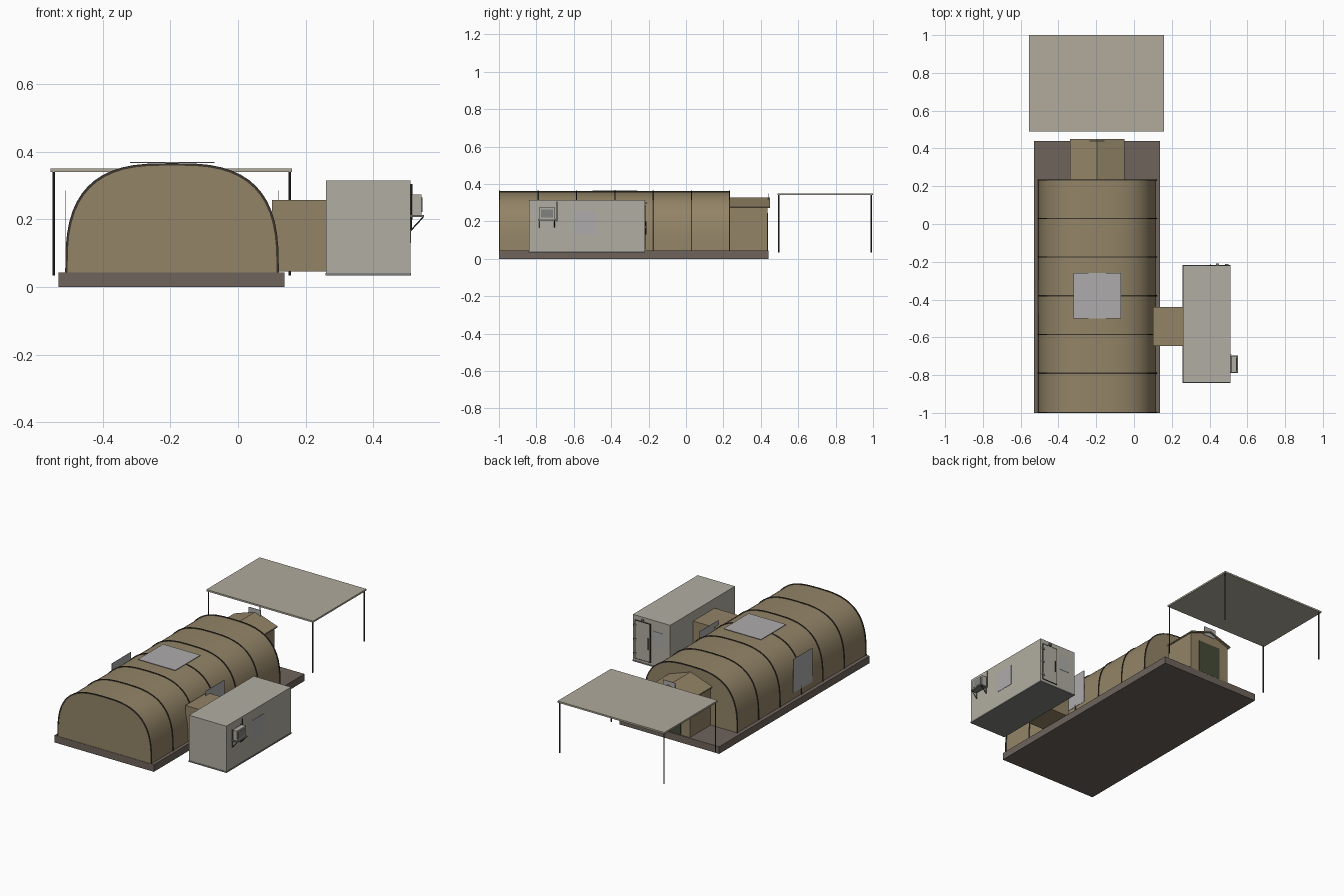
import bpy, math
from mathutils import Vector

if "Cube" in bpy.data.objects:
    bpy.data.objects.remove(bpy.data.objects["Cube"])


def mat(name, r, g, b):
    m = bpy.data.materials.new(name)
    m.diffuse_color = (r, g, b, 1)
    m.use_nodes = True
    m.node_tree.nodes["Principled BSDF"].inputs["Base Color"].default_value = m.diffuse_color
    return m


TAN = mat("tan_canvas", .29, .23, .135)
BASE = mat("base_brown", .155, .125, .105)
DARK = mat("dark_trim", .045, .038, .028)
GREY = mat("shelter_grey", .44, .42, .36)
TRIM = mat("trim_grey", .22, .22, .21)
PANEL = mat("panel_grey", .42, .41, .41)
ROOF = mat("canopy_cloth", .44, .405, .33)
GREEN = mat("door_green", .06, .07, .04)
CX = -0.195


def mesh(name, verts, faces, m, smooth=False):
    me = bpy.data.meshes.new(name)
    me.from_pydata(verts, [], faces)
    ob = bpy.data.objects.new(name, me)
    bpy.context.collection.objects.link(ob)
    me.materials.append(m)
    if smooth:
        bpy.context.view_layer.objects.active = ob
        ob.select_set(True)
        bpy.ops.object.shade_smooth_by_angle(angle=math.radians(35))
        ob.select_set(False)
    return ob


def box(name, x0, x1, y0, y1, z0, z1, m):
    v = [(x, y, z) for z in (z0, z1) for y in (y0, y1) for x in (x0, x1)]
    f = [(0, 2, 3, 1), (4, 5, 7, 6), (0, 1, 5, 4), (2, 6, 7, 3), (0, 4, 6, 2), (1, 3, 7, 5)]
    return mesh(name, v, f, m)


def extrude_y(name, pts, y0, y1, m, smooth=False):
    # pts run counter-clockwise in x-z as seen from the front
    n = len(pts)
    v = [(x, y0, z) for x, z in pts] + [(x, y1, z) for x, z in pts]
    f = [tuple(range(n)), tuple(range(2 * n - 1, n - 1, -1))]
    f += [(i, i + n, (i + 1) % n + n, (i + 1) % n) for i in range(n)]
    return mesh(name, v, f, m, smooth)


def rod(name, a, b, r, m):
    a, b = Vector(a), Vector(b)
    bpy.ops.mesh.primitive_cylinder_add(vertices=8, radius=r, depth=(b - a).length, location=(a + b) / 2)
    ob = bpy.context.object
    ob.name = name
    ob.rotation_euler = (b - a).to_track_quat('Z', 'Y').to_euler()
    ob.data.materials.append(m)
    ob.select_set(False)


def arch(w, h, n=28, p=2.9):
    # superellipse arch from right foot over the top to left foot
    out = []
    for i in range(n + 1):
        t = math.pi * i / n
        c, s = math.cos(t), max(math.sin(t), 0)
        out.append((CX + w * math.copysign(abs(c) ** (2 / p), c), 0.043 + h * s ** (2 / p)))
    return out


# Ground platform and arched tent
box("platform", -.53, .137, -1, .44, 0, .043, BASE)
extrude_y("tent_body", arch(.312, .319), -.998, .235, TAN, True)

# Thin arched ribs around the tent
for i, y in enumerate((-.997, -.79, -.585, -.38, -.175, .03, .233)):
    ring = arch(.316, .323) + arch(.309, .316)[::-1]
    extrude_y(f"tent_rib_{i}", ring, y - .003, y + .003, DARK, True)

# Rear vestibule with gabled roof and door
extrude_y("vestibule", [(CX - .135, .043), (CX + .135, .043), (CX + .135, .275), (CX, .32), (CX - .135, .275)],
          .23, .435, TAN)
extrude_y("vestibule_roof", [(CX - .145, .278), (CX - .145, .271), (CX, .319), (CX + .145, .271),
                             (CX + .145, .278), (CX, .328)], .235, .45, TAN)
box("vestibule_door", CX - .075, CX + .075, .434, .438, .045, .245, GREEN)

# Flat panels on the tent
box("roof_panel", -.32, -.07, -.5, -.26, .366, .369, PANEL)
for s, side in ((-1, "left"), (1, "right")):
    x = CX + s * .314
    box(f"{side}_side_panel", x - .001, x + .001, -.48, -.3, .08, .285, PANEL)
box("vestibule_panel", CX - .04, CX + .04, .438, .441, .295, .35, PANEL)

# Connector and hard shelter
box("connector", .1, .262, -.645, -.44, .045, .257, TAN)
box("shelter", .26, .51, -.84, -.22, .035, .315, GREY)
box("shelter_skid", .258, .512, -.842, -.218, .033, .041, TRIM)
box("shelter_side_panel", .51, .512, -.6, -.48, .13, .255, PANEL)
box("shelter_rear_panel", .305, .375, -.22, -.218, .165, .25, PANEL)

# Shelter door with frame, hinges and handle
box("shelter_door", .395, .49, -.22, -.217, .055, .285, GREY)
for x in (.392, .493):
    box("door_frame_side", x - .002, x + .002, -.22, -.216, .053, .288, DARK)
for z in (.055, .286):
    box("door_frame_end", .39, .495, -.22, -.216, z - .002, z + .002, DARK)
for z in (.085, .17, .255):
    box("door_hinge", .482, .5, -.22, -.213, z - .006, z + .006, TRIM)
rod("door_handle", (.405, -.213, .13), (.405, -.213, .2), .003, DARK)
box("door_lamp", .435, .45, -.22, -.21, .292, .303, TRIM)

# Cooling unit on a wall bracket
box("cooling_unit", .515, .543, -.785, -.7, .213, .273, GREY)
box("cooling_grille", .543, .545, -.775, -.71, .222, .264, TRIM)
box("bracket_shelf", .51, .55, -.79, -.695, .206, .212, TRIM)
for y in (-.785, -.703):
    rod("bracket_strut", (.511, y, .167), (.548, y, .207), .002, DARK)
    rod("bracket_post", (.512, y, .167), (.512, y, .275), .002, DARK)
rod("cable_pipe", (.513, -.69, .2), (.513, -.69, .305), .0025, DARK)

# Free-standing canopy on four posts
box("canopy_roof", -.555, .16, .49, 1, .34, .35, ROOF)
for x in (-.545, .153):
    for y in (.496, .99):
        rod("canopy_post", (x, y, .034), (x, y, .342), .0035, DARK)
